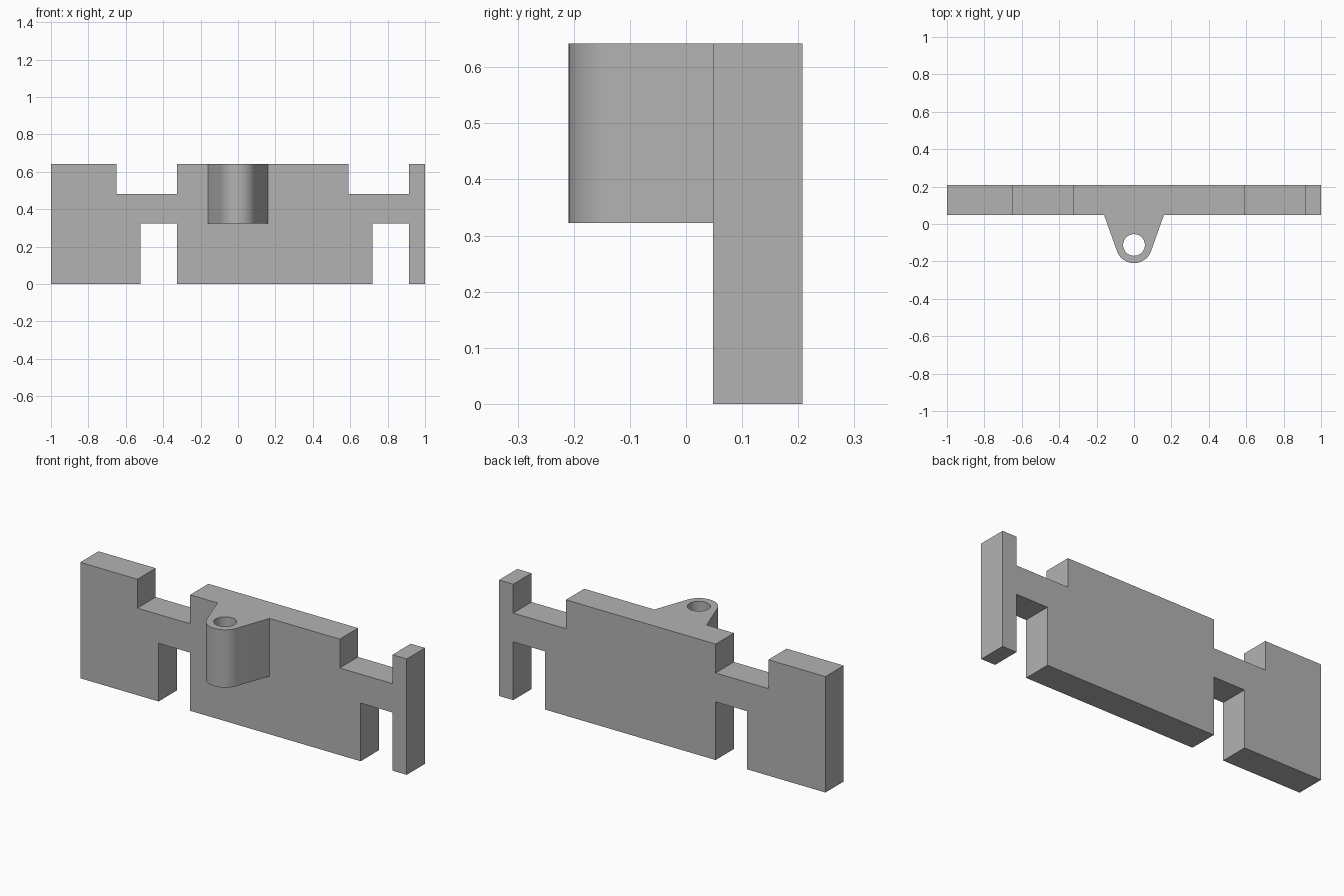
import bpy, bmesh, math
from mathutils import Vector

cube = bpy.data.objects.get("Cube")
if cube:
    bpy.data.objects.remove(cube, do_unlink=True)

HEIGHT = 0.642
FRONT, BACK = 0.048, 0.208
LUG_BOTTOM = 0.322
LUG_HALF_WIDTH = 0.16
EYE_Y, EYE_R, HOLE_R = -0.112, 0.097, 0.058

grey = bpy.data.materials.new("plain grey")
grey.use_nodes = True
colour = (0.45, 0.45, 0.45, 1)
grey.diffuse_color = colour
grey.node_tree.nodes["Principled BSDF"].inputs["Base Color"].default_value = colour


def extruded(name, loops, offset):
    """Fill an outline (with optional hole loops) and extrude it to a solid."""
    bm = bmesh.new()
    edges = []
    for loop in loops:
        verts = [bm.verts.new(p) for p in loop]
        edges += [bm.edges.new((a, b)) for a, b in zip(verts, verts[1:] + verts[:1])]
    bmesh.ops.triangle_fill(bm, edges=edges, use_beauty=True)
    geom = bmesh.ops.extrude_face_region(bm, geom=bm.faces[:], use_keep_orig=True)["geom"]
    moved = [g for g in geom if isinstance(g, bmesh.types.BMVert)]
    bmesh.ops.translate(bm, verts=moved, vec=offset)
    bmesh.ops.recalc_face_normals(bm, faces=bm.faces[:])
    mesh = bpy.data.meshes.new(name)
    bm.to_mesh(mesh)
    bm.free()
    mesh.materials.append(grey)
    obj = bpy.data.objects.new(name, mesh)
    bpy.context.collection.objects.link(obj)
    return obj


def arc(radius, start, end, steps):
    return [(radius * math.cos(a), EYE_Y + radius * math.sin(a), LUG_BOTTOM)
            for a in (start + (end - start) * i / steps for i in range(steps + 1))]


# Notched plate: bottom edge left to right, then top edge right to left
WEB_LOW, WEB_HIGH = 0.322, 0.482
bottom = [(-1, 0), (-0.52, 0), (-0.52, WEB_LOW), (-0.327, WEB_LOW), (-0.327, 0),
          (0.718, 0), (0.718, WEB_LOW), (0.913, WEB_LOW), (0.913, 0), (1, 0)]
top = [(1, HEIGHT), (0.913, HEIGHT), (0.913, WEB_HIGH), (0.59, WEB_HIGH), (0.59, HEIGHT),
       (-0.327, HEIGHT), (-0.327, WEB_HIGH), (-0.65, WEB_HIGH), (-0.65, HEIGHT), (-1, HEIGHT)]
extruded("notched_plate", [[(x, FRONT, z) for x, z in bottom + top]],
         Vector((0, BACK - FRONT, 0)))

# Lug: sides run tangent from the plate to a rounded eye with a through hole
reach = FRONT - EYE_Y
tangent = math.atan2(reach, LUG_HALF_WIDTH) - math.acos(EYE_R / math.hypot(reach, LUG_HALF_WIDTH))
outline = [(-LUG_HALF_WIDTH, FRONT, LUG_BOTTOM)]
outline += arc(EYE_R, -math.pi - tangent, tangent, 32)
outline += [(LUG_HALF_WIDTH, FRONT, LUG_BOTTOM)]
hole = arc(HOLE_R, 0, math.tau, 48)[:-1]
lug = extruded("pivot_lug", [outline, hole], Vector((0, 0, HEIGHT - LUG_BOTTOM)))

bpy.ops.object.select_all(action="DESELECT")
lug.select_set(True)
bpy.context.view_layer.objects.active = lug
bpy.ops.object.shade_smooth_by_angle(angle=math.radians(30))
